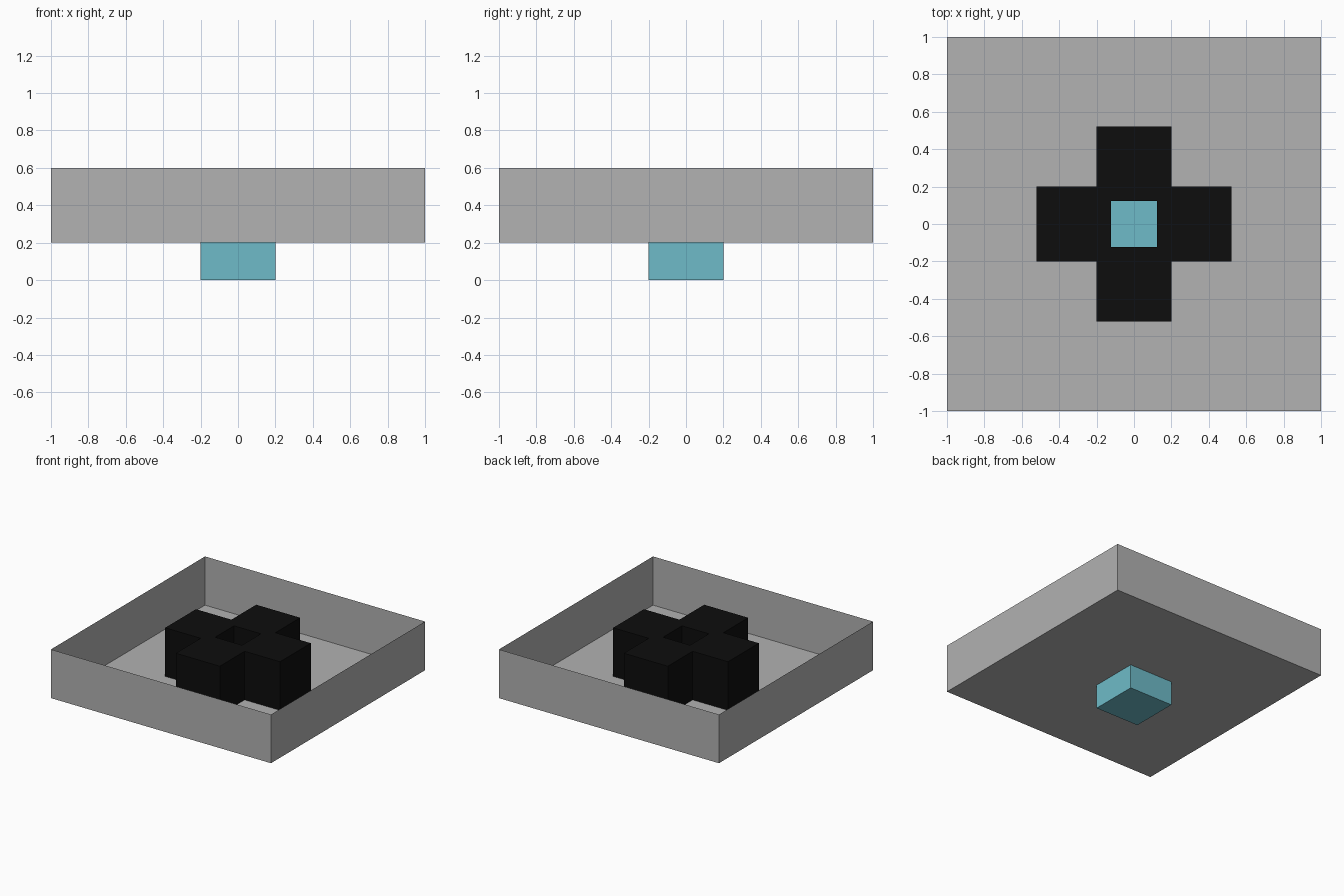
import bpy, bmesh
from mathutils import Matrix, Vector

if "Cube" in bpy.data.objects:
    bpy.data.objects.remove(bpy.data.objects["Cube"])


def material(name, color):
    m = bpy.data.materials.new(name)
    m.diffuse_color = (*color, 1)
    m.use_nodes = True
    m.node_tree.nodes["Principled BSDF"].inputs["Base Color"].default_value = m.diffuse_color
    return m


def box(name, center, size, mat, open_top=False):
    bm = bmesh.new()
    bmesh.ops.create_cube(bm, size=1, matrix=Matrix.LocRotScale(Vector(center), None, Vector(size)))
    if open_top:
        bm.normal_update()
        lid = [f for f in bm.faces if f.normal.z > 0.9]
        bmesh.ops.delete(bm, geom=lid, context='FACES_ONLY')
    mesh = bpy.data.meshes.new(name)
    bm.to_mesh(mesh)
    bm.free()
    mesh.materials.append(mat)
    obj = bpy.data.objects.new(name, mesh)
    bpy.context.collection.objects.link(obj)
    return obj


grey = material("grey", (0.445, 0.445, 0.445))
black = material("black", (0.004, 0.004, 0.004))
blue = material("light_blue", (0.156, 0.497, 0.578))

# Thin-walled open tray
box("tray", (0, 0, 0.4), (2, 2, 0.4), grey, open_top=True)

# Blue cube passing through the tray floor
box("center_cube", (0, 0, 0.2), (0.4, 0.4, 0.4), blue)

# Four black cubes in a cross, leaving a square well in the middle
for name, dx, dy in (("right", 1, 0), ("left", -1, 0), ("back", 0, 1), ("front", 0, -1)):
    box(name + "_cube", (0.322 * dx, 0.322 * dy, 0.4005), (0.4, 0.4, 0.399), black)
